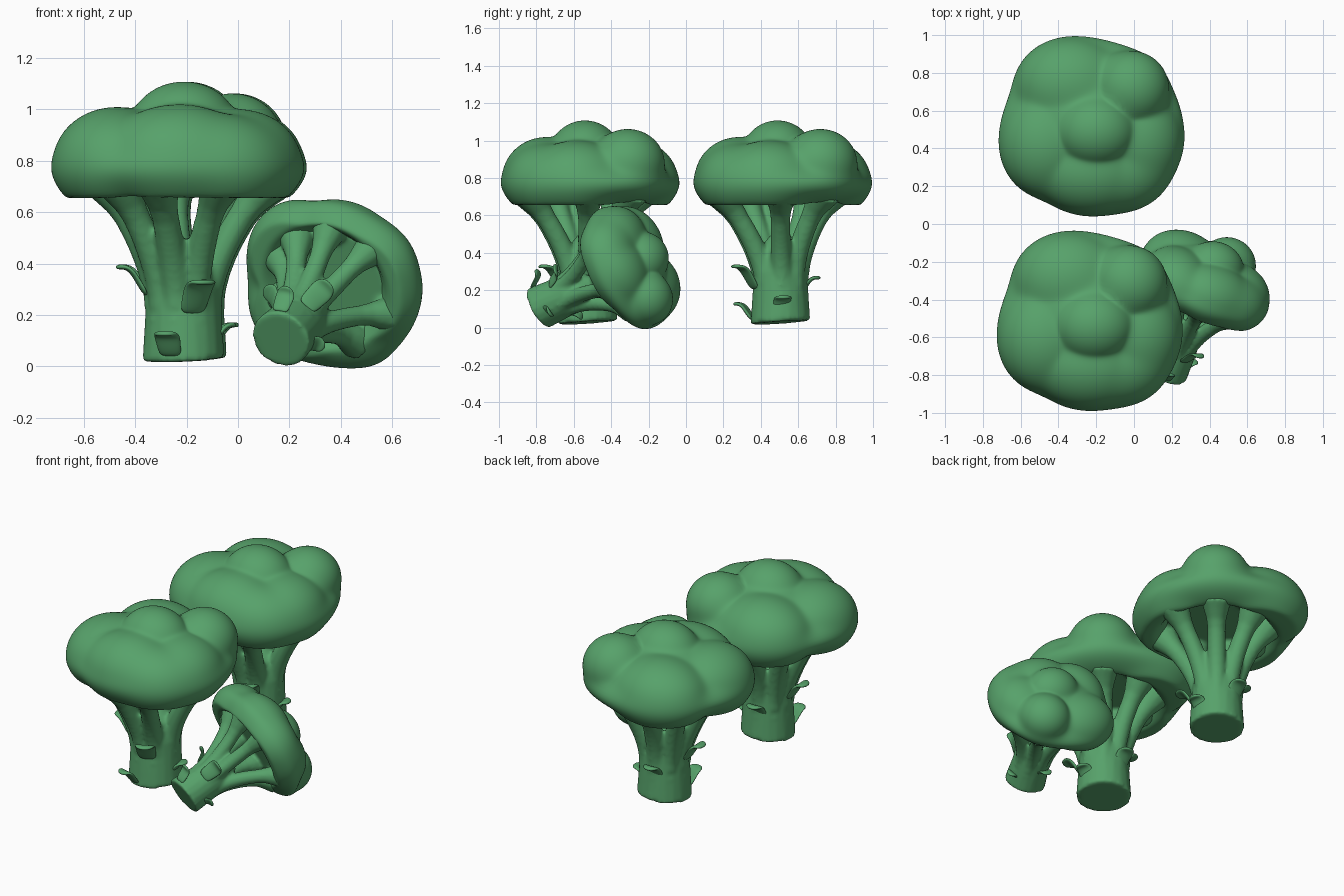
import bpy, bmesh, math
from mathutils import Vector, Matrix

if "Cube" in bpy.data.objects:
    bpy.data.objects.remove(bpy.data.objects["Cube"], do_unlink=True)

green = bpy.data.materials.new("broccoli_green")
green.use_nodes = True
green.diffuse_color = (0.095, 0.36, 0.145, 1)
green.node_tree.nodes["Principled BSDF"].inputs["Base Color"].default_value = green.diffuse_color


def finish(bm, name):
    bmesh.ops.recalc_face_normals(bm, faces=bm.faces)
    for f in bm.faces:
        f.smooth = True
    mesh = bpy.data.meshes.new(name)
    bm.to_mesh(mesh)
    bm.free()
    mesh.materials.append(green)
    ob = bpy.data.objects.new(name, mesh)
    bpy.context.collection.objects.link(ob)
    return ob


def loft(bm, rings):
    """Skin a list of vertex-position rings into a closed tube."""
    loops = [[bm.verts.new(p) for p in ring] for ring in rings]
    n = len(loops[0])
    for a, b in zip(loops, loops[1:]):
        for i in range(n):
            j = (i + 1) % n
            bm.faces.new((a[i], a[j], b[j], b[i]))
    bm.faces.new(loops[0])
    bm.faces.new(loops[-1])


def circle(centre, axis, radius, n):
    rot = Vector(axis).to_track_quat('Z', 'Y')
    return [Vector(centre) + rot @ Vector((radius * math.cos(k * math.tau / n),
            radius * math.sin(k * math.tau / n), 0)) for k in range(n)]


# Floret cap: a sphere pushed out to the blended hull of several ellipsoid lumps
LUMPS = [  # centre, radii
    ((0, 0.04, 0.77), (0.475, 0.46, 0.15)),      # broad rim
    ((0, 0.03, 0.82), (0.40, 0.40, 0.20)),       # dome
    ((0.02, 0.01, 0.93), (0.21, 0.19, 0.18)),
    ((0.21, 0.24, 0.88), (0.20, 0.20, 0.185)),
    ((-0.25, -0.06, 0.79), (0.245, 0.28, 0.22)),
    ((0.0, -0.20, 0.80), (0.30, 0.235, 0.22)),
    ((0.17, -0.19, 0.78), (0.24, 0.22, 0.20)),
    ((0.24, -0.04, 0.79), (0.24, 0.27, 0.21)),
    ((-0.12, 0.26, 0.79), (0.29, 0.25, 0.22)),
]


def far_hit(origin, d, centre, radii):
    o = Vector([(origin[i] - centre[i]) / radii[i] for i in range(3)])
    v = Vector([d[i] / radii[i] for i in range(3)])
    a, b, c = v.dot(v), o.dot(v), o.dot(o) - 1
    disc = b * b - a * c
    return max(0, (-b + math.sqrt(disc)) / a) if disc > 0 else 0


def make_cap():
    bm = bmesh.new()
    bmesh.ops.create_icosphere(bm, subdivisions=6, radius=1)
    core = Vector((0, 0, 0.85))
    for v in bm.verts:
        d = v.co.normalized()
        reach = 0.99 * sum(far_hit(core, d, c, r) ** 18 for c, r in LUMPS) ** (1 / 18)
        p = core + d * reach
        if d.z < 0:  # hollow underside inside the rim
            p.z = max(p.z, 0.655)
            t = min(1, max(0, (math.hypot(p.x, p.y) - 0.24) / 0.13))
            t = t * t * (3 - 2 * t)
            p.z = p.z * t + 0.79 * (1 - t)
        v.co = p
    ob = finish(bm, "cap")
    sm = ob.modifiers.new("soften", 'SMOOTH')
    sm.factor, sm.iterations = 0.5, 5
    return ob


# Stem: trunk and splaying branches fused into one skin
def make_stem():
    bm = bmesh.new()
    foot = Vector((0.018, 0.025, 0))
    rings = [circle(foot + Vector((0, 0, z)), (0, 0, 1), r, 20) for z, r in
             ((0.025, 0.16), (0.12, 0.154), (0.3, 0.142), (0.42, 0.115), (0.5, 0.05))]
    for p in rings[0]:  # slanted cut
        p.z += 0.05 * p.x + 0.07 * p.y
    loft(bm, rings)
    for deg in (5, 50, 95, 140, 183, 215, 255, 300):
        a = math.radians(deg)
        path, radii = [], []
        for k in range(12):
            z = 0.18 + k * 0.05
            t = max(0, (z - 0.25) / 0.4)
            r = 0.095 + 0.17 * (1 + 0.15 * math.cos(a)) * t ** 1.6
            path.append(Vector((r * math.cos(a), r * math.sin(a), z))
                        + foot * max(0, 1 - t))
            radii.append(0.058 - 0.006 * t + 0.15 * max(0, t - 0.9))
        rings = []
        for k, p in enumerate(path):
            axis = path[min(k + 1, len(path) - 1)] - path[max(k - 1, 0)]
            rings.append(circle(p, axis, radii[k], 12))
        loft(bm, rings)
    # short plug joining the branch tops to the cap ceiling
    loft(bm, [circle((0, 0, z), (0, 0, 1), r, 20) for z, r in ((0.75, 0.30), (0.82, 0.30))])
    ob = finish(bm, "stem")
    rm = ob.modifiers.new("fuse", 'REMESH')
    rm.mode, rm.voxel_size, rm.use_smooth_shade = 'VOXEL', 0.012, True
    sm = ob.modifiers.new("soften", 'SMOOTH')
    sm.factor, sm.iterations = 0.5, 5
    return ob


# Leaflets: small strips peeling off the stem and curling outward
def make_leaflets():
    bm = bmesh.new()
    profile = ((0.13, -0.11, 0.05), (0.165, -0.05, 0.055), (0.19, -0.01, 0.06),
               (0.22, 0.005, 0.055), (0.25, 0.0, 0.035))  # out, up, half width
    for deg, z, size in ((180, 0.385, 1), (255, 0.125, 0.9), (295, 0.325, 1.1),
                         (12, 0.16, 0.85), (92, 0.265, 0.95)):
        turn = Matrix.Rotation(math.radians(deg), 3, 'Z')
        rows = []
        for out, up, w in profile:
            r = 0.13 + (out - 0.13) * size
            rows.append([bm.verts.new(turn @ Vector((r - 0.012 * abs(s), s * w * size,
                         max(z + up * size, 0.04)))) for s in (-1, 0, 1)])
        for a, b in zip(rows, rows[1:]):
            for i in range(2):
                bm.faces.new((a[i], a[i + 1], b[i + 1], b[i]))
    ob = finish(bm, "leaflets")
    so = ob.modifiers.new("thickness", 'SOLIDIFY')
    so.thickness, so.offset = 0.02, 0
    rounding = ob.modifiers.new("round", 'SUBSURF')
    rounding.levels = rounding.render_levels = 2
    return ob


# Two upright heads and a smaller one lying on its side
lean = Vector((0, 0, 1)).rotation_difference(Vector((0.39, 0.85, 0.385)).normalized())
PLACES = {
    "front": Matrix.Translation((-0.23, -0.55, 0)),
    "back": Matrix.Translation((-0.22, 0.48, 0)),
    "fallen": Matrix.Translation((0.15, -0.81, 0.118)) @ lean.to_matrix().to_4x4()
              @ Matrix.Scale(0.745, 4),
}
for part in (make_cap(), make_stem(), make_leaflets()):
    base = part.name
    for i, (place, matrix) in enumerate(PLACES.items()):
        ob = part if i == 0 else part.copy()
        if i:
            bpy.context.collection.objects.link(ob)
        ob.name = place + "_" + base
        ob.matrix_world = matrix
